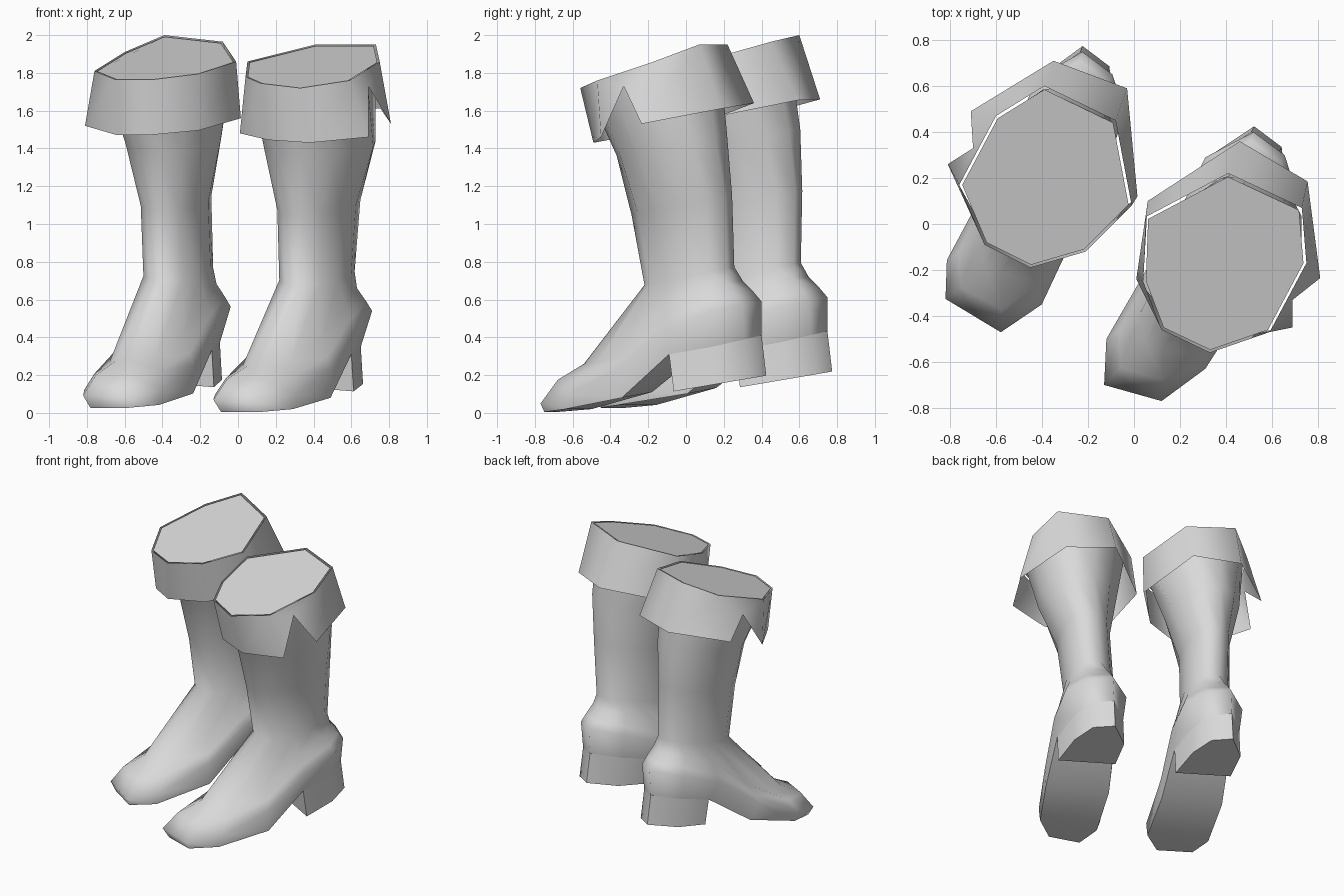
import bpy, bmesh, math
from mathutils import Vector, Matrix, geometry

if "Cube" in bpy.data.objects:
    bpy.data.objects.remove(bpy.data.objects["Cube"])

leather = bpy.data.materials.new("grey_leather")
leather.diffuse_color = (0.7, 0.7, 0.7, 1)
leather.use_nodes = True
leather.node_tree.nodes["Principled BSDF"].inputs["Base Color"].default_value = leather.diffuse_color


def make(name, verts, faces, smooth):
    me = bpy.data.meshes.new(name)
    me.from_pydata([tuple(v) for v in verts], [], faces)
    bm = bmesh.new()
    bm.from_mesh(me)
    bmesh.ops.recalc_face_normals(bm, faces=bm.faces)
    bm.to_mesh(me)
    bm.free()
    me.materials.append(leather)
    ob = bpy.data.objects.new(name, me)
    bpy.context.collection.objects.link(ob)
    bpy.context.view_layer.objects.active = ob
    ob.select_set(True)
    bpy.ops.object.shade_smooth_by_angle(angle=math.radians(smooth))
    ob.select_set(False)
    return ob


N = 12
ANGLES = [math.radians(76 - 30 * i) for i in range(N)]

# Foot outlines, running from the heel back round the outer side to the toe
SOLE = [(.51, .40, .41), (.63, .31, .39), (.65, .14, .35), (.60, -.09, .31),
        (.49, -.34, .08), (.29, -.64, .02), (.12, -.75, .005), (-.09, -.68, .005),
        (-.09, -.50, .02), (.07, -.18, .11), (.24, .08, .32), (.33, .28, .38)]
WELT = [(.52, .40, .59), (.655, .30, .57), (.71, .13, .54), (.62, -.10, .45),
        (.49, -.35, .23), (.31, -.63, .10), (.12, -.77, .05), (-.13, -.70, .07),
        (-.12, -.50, .10), (.03, -.24, .22), (.19, .04, .45), (.31, .29, .56)]
INSTEP = [(.49, .30, .70), (.61, .22, .69), (.63, .08, .66), (.57, -.11, .57),
          (.44, -.31, .38), (.28, -.47, .27), (.13, -.54, .26), (.05, -.51, .25),
          (.02, -.40, .24), (.11, -.20, .36), (.22, .05, .58), (.34, .22, .67)]
# Leg ellipses: centre x, centre y, radius x, radius y, height, diagonal skew
LEG = [(.418, .018, .20, .238, .725, .2), (.428, -.022, .22, .266, 1.10, .23),
       (.434, -.075, .30, .295, 1.42, .1)]


def leg_ring(cx, cy, rx, ry, z, skew):
    out = []
    for a in ANGLES:
        dy = ry * math.sin(a + skew)
        out.append((cx + rx * math.cos(a - skew), cy + dy, z + .2 * dy))
    return out


def toe_ring():
    # Rounded step between the welt and the instep, fuller at the toe
    out = []
    for a, b in zip(WELT, INSTEP):
        a, b = Vector(a), Vector(b)
        p = a.lerp(b, .4)
        lift = .2 if a.y < -.45 else .03
        p.z += (b.z - a.z) * lift
        out.append(p)
    return out


def rim_ring(rim, scale, drop):
    # Leg top that follows the cuff rim
    c = sum((Vector(p) for p in rim), Vector()) / len(rim)
    out = []
    for a in ANGLES:
        far = c.xy + Vector((math.cos(a), math.sin(a))) * 3
        for p, q in zip(rim, rim[1:] + rim[:1]):
            p, q = Vector(p), Vector(q)
            hit = geometry.intersect_line_line_2d(c.xy, far, p.xy, q.xy)
            if hit:
                t = (hit - p.xy).length / (q.xy - p.xy).length
                out.append(c.lerp(p.lerp(q, t), scale) - Vector((0, 0, drop)))
                break
    return out


def build_boot(side, place, rim, hem, notch):
    # Boot upper: foot and leg in one skin
    rings = [SOLE, WELT, toe_ring(), INSTEP] + [leg_ring(*r) for r in LEG]
    verts = [place(Vector(p)) for r in rings for p in r]
    verts += rim_ring(rim, .96, .01)
    faces = []
    for k in range(len(rings)):
        for i in range(N):
            j = (i + 1) % N
            faces.append((k * N + i, k * N + j, (k + 1) * N + j, (k + 1) * N + i))
    make(side + "_upper", verts, faces, 120)

    # Sole: strips across the outline from the toe up the arch to the heel
    strips = [(6, 7, 8, 5), (5, 8, 9, 4), (4, 9, 10, 3)]
    sole = make(side + "_sole", [place(Vector(p)) for p in SOLE], strips, 60)
    if sole.data.polygons[0].normal.z > 0:
        sole.data.flip_normals()

    # Heel block, open where it meets the foot
    seat = [Vector(SOLE[i]) for i in (0, 1, 2, 3, 10, 11)]
    foot = [Vector((p.x + .012, p.y + .025, .125 + .17 * (p.y + .025))) for p in seat]
    n = len(seat)
    faces = [(i, (i + 1) % n, n + (i + 1) % n, n + i) for i in range(n)]
    faces.append(tuple(range(n, 2 * n)))
    make(side + "_heel", [place(p) for p in seat + foot], faces, 62)

    # Folded cuff: the notch sits between the last and the first corner
    m = len(rim)
    faces = [(i, i + 1, m + i + 1, m + i) for i in range(m - 1)]
    x = 2 * m
    faces += [(m - 1, 0, x), (0, m, x), (m - 1, x, 2 * m - 1)]
    make(side + "_cuff", rim + hem + [notch], faces, 120)

    # Flat opening inside the cuff
    c = sum((Vector(p) for p in rim), Vector()) / m
    make(side + "_opening", [c.lerp(Vector(p), .965) - Vector((0, 0, .004)) for p in rim],
         [tuple(range(m))], 30)


PIVOT = Vector((.42, .03, 0))
TURN = Matrix.Rotation(math.radians(1.2), 3, 'Z')


def place_front(p):
    return p


def place_back(p):
    # Second boot: moved back, turned, a little slimmer, with a slanted toe
    rise = max(0, p.z - .7)
    toe = min(1, max(0, (-.45 - p.y) / .3))
    q = p - PIVOT
    q.y -= .35 * p.x * toe
    q.x *= .95 - min(.08, .25 * rise)
    return TURN @ q + Vector((-.312 - .06 * rise, .377 + .05 * rise, .022))


build_boot("front_boot", place_front,
           [(.59, -.47, 1.76), (.33, -.56, 1.72), (.12, -.46, 1.745), (.04, -.25, 1.78),
            (.05, .03, 1.86), (.41, .22, 1.95), (.73, .07, 1.95), (.75, -.17, 1.86)],
           [(.69, -.45, 1.46), (.38, -.49, 1.43), (.16, -.41, 1.445), (.01, -.24, 1.48),
            (.06, .10, 1.54), (.46, .36, 1.64), (.755, .185, 1.61), (.81, -.235, 1.53)],
           (.69, -.33, 1.73))
build_boot("back_boot", place_back,
           [(-.60, .47, 1.91), (-.39, .60, 2.0), (-.08, .45, 1.965), (-.01, .08, 1.86),
            (-.21, -.12, 1.795), (-.45, -.19, 1.765), (-.65, -.09, 1.765), (-.76, .17, 1.81)],
           [(-.71, .49, 1.60), (-.35, .71, 1.66), (-.03, .59, 1.655), (.015, .12, 1.56),
            (-.21, -.08, 1.495), (-.48, -.14, 1.47), (-.64, -.05, 1.47), (-.81, .26, 1.52)],
           (-.70, .33, 1.74))
